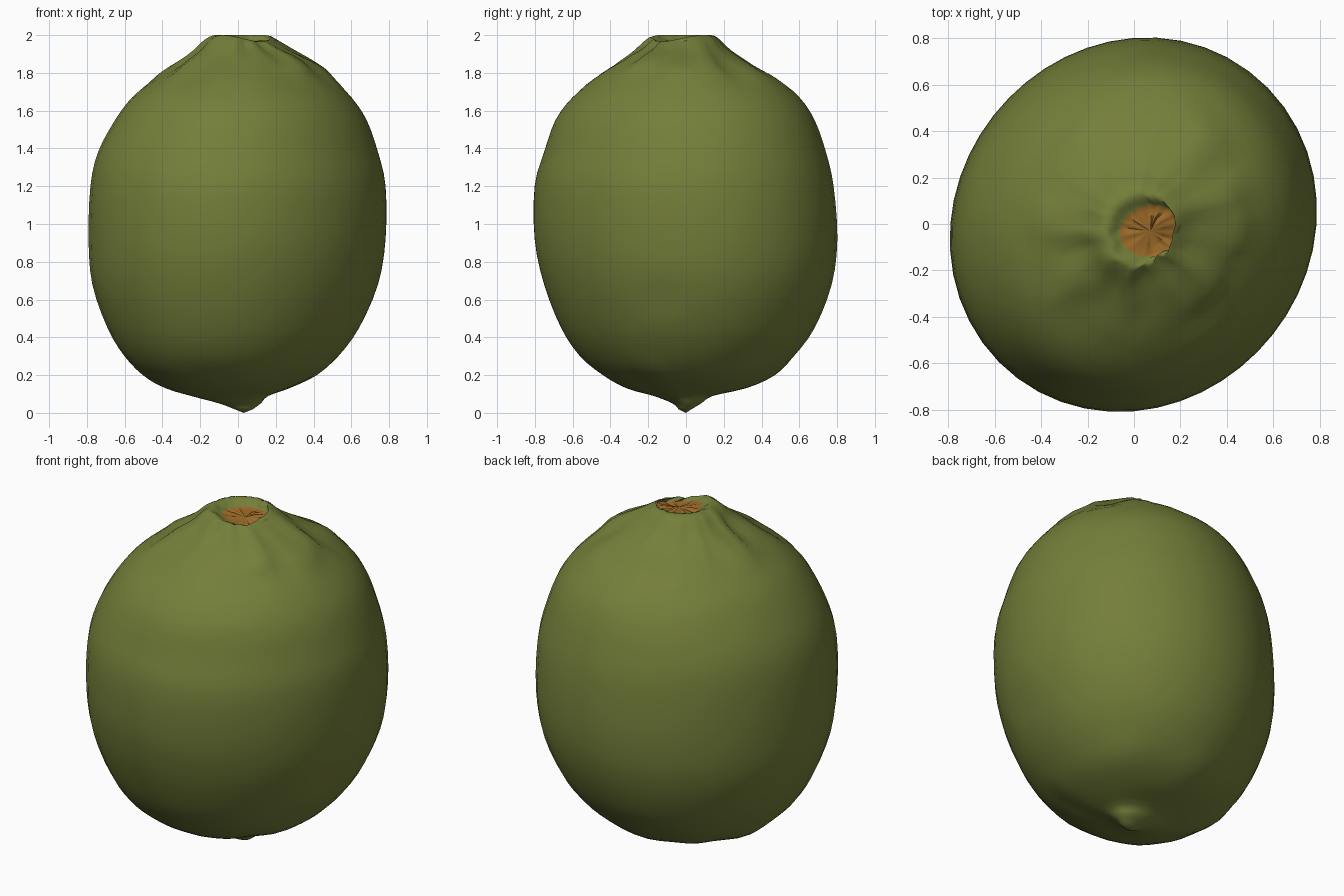
import bpy, bmesh, math
from mathutils import Vector, noise

if "Cube" in bpy.data.objects:
    bpy.data.objects.remove(bpy.data.objects["Cube"])


def make_material(name, colour):
    mat = bpy.data.materials.new(name)
    mat.use_nodes = True
    mat.diffuse_color = (*colour, 1)
    bsdf = mat.node_tree.nodes["Principled BSDF"]
    bsdf.inputs["Base Color"].default_value = (*colour, 1)
    bsdf.inputs["Roughness"].default_value = 0.7
    return mat


# Cross-sections from tip to stem end: height, x extents, y extents
SECTIONS = [
    (0.02, -.02, .08, -.04, .03),
    (0.05, -.10, .12, -.07, .08),
    (0.09, -.25, .16, -.17, .14),
    (0.13, -.38, .27, -.31, .31),
    (0.20, -.50, .42, -.44, .46),
    (0.30, -.60, .53, -.56, .57),
    (0.45, -.69, .64, -.66, .68),
    (0.68, -.77, .74, -.75, .77),
    (0.92, -.79, .78, -.80, .80),
    (1.20, -.78, .78, -.80, .78),
    (1.38, -.74, .74, -.75, .74),
    (1.55, -.65, .68, -.69, .68),
    (1.67, -.56, .60, -.60, .60),
    (1.77, -.44, .50, -.48, .48),
    (1.84, -.33, .41, -.38, .35),
    (1.92, -.22, .28, -.27, .24),
    (1.98, -.16, .20, -.21, .18),
    (2.00, -.11, .17, -.18, .13),
    (1.97, -.06, .20, -.14, .08),
    (1.965, 0, .13, -.09, .03),
]
STEPS = 3
SEGMENTS = 48
PATCH_ROW = (len(SECTIONS) - 2) * STEPS


def blend(a, b, c, d, t):
    """Smooth curve value between b and c."""
    return b + 0.5 * t * (c - a + t * (2 * a - 5 * b + 4 * c - d
                                       + t * (3 * (b - c) + d - a)))


def smooth_sections():
    last = len(SECTIONS) - 1
    for i in range(last):
        four = [SECTIONS[max(0, min(last, i + k))] for k in (-1, 0, 1, 2)]
        for s in range(STEPS):
            yield [blend(*v, s / STEPS) for v in zip(*four)]
    yield SECTIONS[-1]


def skin_point(section, angle, row):
    z, x0, x1, y0, y1 = section
    c, s = math.cos(angle), math.sin(angle)
    # Slightly lopsided outline
    stretch = 1 + 0.04 * math.sin(2 * angle)
    near_top = max(0, min(1, (z - 1.7) / 0.15))
    near_tip = max(0, 1 - abs(z - 0.15) / 0.15)
    # Puckered folds around the stem, faint ones around the tip
    fold = noise.noise(Vector((c * 2.6, s * 2.6, z * 4)))
    fine = noise.noise(Vector((c * 6, s * 6, z * 9 + 5)))
    if row < PATCH_ROW:
        stretch += near_top * (0.13 * fold + 0.09 * fine) + near_tip * 0.07 * fold
    p = Vector(((x0 + x1) / 2 + c * (x1 - x0) / 2 * stretch,
                (y0 + y1) / 2 + s * (y1 - y0) / 2 * stretch, z))
    # Rim dips towards the front left
    p.z -= max(0, (z - 1.9) / 0.1) * 0.035 * max(0, math.cos(angle + 0.8)) ** 2
    if row >= PATCH_ROW:
        p.z += 0.012 * fine
    # Small dimple on the left side
    mark = (p - Vector((0.72, -0.15, 0.6))).length
    p.x -= 0.03 * max(0, 1 - mark / 0.12)
    return p


# Fruit body
bm = bmesh.new()
rings = []
for row, section in enumerate(smooth_sections()):
    rings.append([bm.verts.new(skin_point(section, math.tau * k / SEGMENTS, row))
                  for k in range(SEGMENTS)])
for row, (low, high) in enumerate(zip(rings, rings[1:])):
    for k in range(SEGMENTS):
        n = (k + 1) % SEGMENTS
        face = bm.faces.new((low[k], low[n], high[n], high[k]))
        face.material_index = int(row >= PATCH_ROW)

# Tip and stem scar closures
for ring, centre, index in ((rings[0], (.03, 0, 0), 0), (rings[-1], (.07, -.03, 1.96), 1)):
    hub = bm.verts.new(centre)
    for k in range(SEGMENTS):
        face = bm.faces.new((ring[k], ring[(k + 1) % SEGMENTS], hub))
        face.material_index = index
bmesh.ops.recalc_face_normals(bm, faces=bm.faces[:])

mesh = bpy.data.meshes.new("fruit")
bm.to_mesh(mesh)
bm.free()
mesh.materials.append(make_material("olive green skin", (0.175, 0.21, 0.042)))
mesh.materials.append(make_material("brown stem scar", (0.33, 0.145, 0.022)))
fruit = bpy.data.objects.new("fruit", mesh)
bpy.context.collection.objects.link(fruit)

# Smooth skin
bpy.ops.object.select_all(action="DESELECT")
fruit.select_set(True)
bpy.context.view_layer.objects.active = fruit
bpy.ops.object.shade_smooth_by_angle(angle=math.radians(60))
